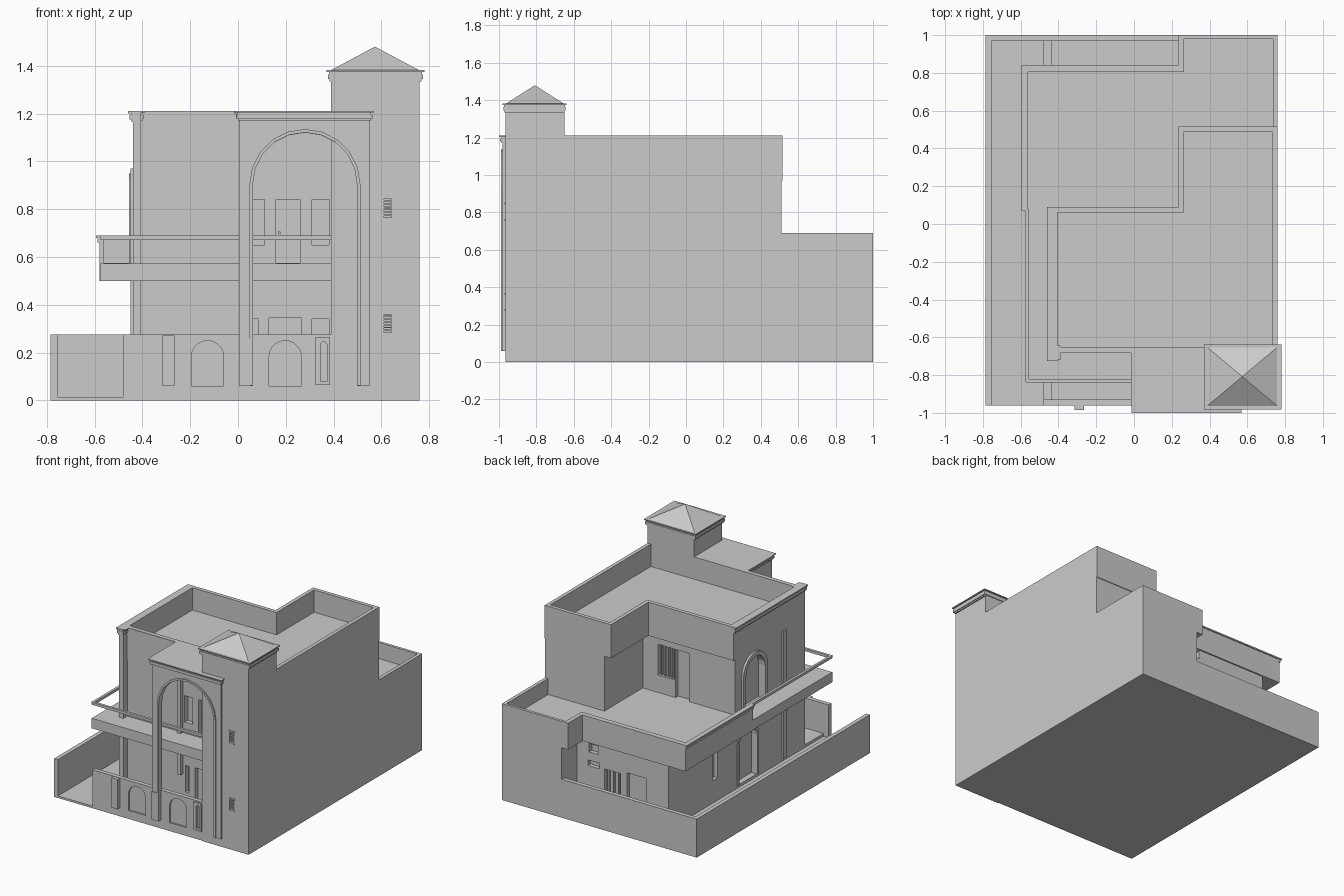
import bpy, bmesh, math
from mathutils import Vector

if "Cube" in bpy.data.objects:
    bpy.data.objects.remove(bpy.data.objects["Cube"])


def prism(name, pts, axis, lo, hi):
    """Extrude a 2D outline along an axis between two positions."""
    to3 = {'x': lambda p, t: (t, p[0], p[1]),
           'y': lambda p, t: (p[0], t, p[1]),
           'z': lambda p, t: (p[0], p[1], t)}[axis]
    bm = bmesh.new()
    face = bm.faces.new([bm.verts.new(to3(p, lo)) for p in pts])
    ext = bmesh.ops.extrude_face_region(bm, geom=[face])
    move = Vector(to3((0, 0), hi - lo))
    for v in ext['geom']:
        if isinstance(v, bmesh.types.BMVert):
            v.co += move
    bmesh.ops.recalc_face_normals(bm, faces=bm.faces[:])
    me = bpy.data.meshes.new(name)
    bm.to_mesh(me)
    bm.free()
    ob = bpy.data.objects.new(name, me)
    bpy.context.collection.objects.link(ob)
    return ob


def box(name, x0, x1, y0, y1, z0, z1):
    return prism(name, [(x0, y0), (x1, y0), (x1, y1), (x0, y1)], 'z', z0, z1)


def arch(a, b, z0, top, n=10):
    """Outline of a round-topped opening."""
    r, c = (b - a) / 2, (a + b) / 2
    return [(a, z0)] + [(c - r * math.cos(math.pi * i / n), top - r + r * math.sin(math.pi * i / n))
                        for i in range(n + 1)] + [(b, z0)]


def arch_band(name, a, b, z0, top, w, axis, lo, hi):
    """Moulding that follows an arched opening, open at the bottom."""
    return prism(name, arch(a, b, z0, top) + arch(a + w, b - w, z0, top - w)[::-1], axis, lo, hi)


def carve(ob, cutters):
    """Cut a list of solids out of an object."""
    for c in cutters:
        c.hide_render = True
        m = ob.modifiers.new("cut", 'BOOLEAN')
        m.operation, m.object, m.solver = 'DIFFERENCE', c, 'EXACT'
    dg = bpy.context.evaluated_depsgraph_get()
    dg.update()
    me = bpy.data.meshes.new_from_object(ob.evaluated_get(dg))
    ob.modifiers.clear()
    ob.data = me
    for c in cutters:
        bpy.data.objects.remove(c, do_unlink=True)


def cornice(name, x0, x1, y0, y1, z0, z1, out):
    """Stepped moulding with a thin wide top plate."""
    for i, (a, b, k) in enumerate([(0, .2, .3), (.2, .6, .65), (.6, .85, .4), (.85, 1, 1)]):
        d, h = out * k, z1 - z0
        box(f"{name}_{i}", x0 - d, x1 + d, y0 - d, y1 + d, z0 + a * h, z0 + b * h)


# plot slab, paved strip and boundary walls
box("plot_slab", -.785, .76, -.96, 1, 0, .015)
box("plinth_step", -.48, .3, -.94, .98, .01, .04)
box("plinth_top", -.44, .4, -.94, .98, .01, .06)
box("left_boundary_wall", -.785, -.755, -.96, 1, 0, .275)
box("back_boundary_wall", -.785, .3, .97, 1, 0, .275)

# front garden wall with arched niches
wall = box("front_garden_wall", -.48, .4, -.96, -.93, 0, .275)
carve(wall, [prism("niche", arch(a, b, .06, .25), 'y', -.97, -.948) for a, b in ((-.195, -.06), (.13, .265))]
      + [prism("slot", arch(.345, .372, .08, .245), 'y', -.97, -.948)])
box("garden_pilaster", -.315, -.265, -.985, -.95, .06, .272)
slot = box("slot_panel", .325, .385, -.968, -.95, .065, .265)
carve(slot, [prism("slot", arch(.345, .372, .08, .245), 'y', -.98, -.94)])

# ground storey with recessed openings
ground = prism("ground_storey", [(-.44, -.675), (.76, -.675), (.76, 1), (.285, 1), (.285, .825), (-.44, .825)],
               'z', 0, .575)
cuts = [box("c", a, b, -.7, -.64, z0, z1) for a, b, z0, z1 in
        ((.055, .085, .15, .34), (.13, .265, .06, .345), (.31, .38, .15, .34))]
cuts += [box("c", a, b, .795, .84, z0, z1) for a, b, z0, z1 in
         ((.12, .19, .43, .49), (.11, .2, .33, .37), (-.06, .07, .06, .34), (-.26, -.11, .17, .36))]
cuts += [box("c", -.46, -.41, .27, .32, .2, .42)]
cuts += [prism("c", arch(-.17, .03, .06, .44), 'x', -.46, -.4)]
carve(ground, cuts)

# terrace slab and parapet at the back
prism("terrace_slab", [(-.58, .07), (.76, .07), (.76, 1), (.265, 1), (.265, .835), (-.58, .835)], 'z', .5, .575)
for i, (a, b, c, d) in enumerate([(-.58, -.56, .07, .835), (-.58, .265, .805, .835), (.235, .265, .805, 1),
                                  (.235, .76, .98, 1), (.735, .76, .5, 1)]):
    box(f"terrace_parapet_{i}", a, b, c, d, .5, .69)
box("parapet_lip_side", -.595, -.56, .07, .84, .68, .69)
box("parapet_moulding_side", -.587, -.57, .07, .838, .66, .68)
box("parapet_lip_back", -.595, .265, .805, .842, .68, .69)

# wraparound balcony and rail
prism("balcony_slab", [(-.575, -.835), (.4, -.835), (.4, -.64), (-.43, -.64), (-.43, .08), (-.575, .08)],
      'z', .5, .572)
box("balcony_rail_front", -.575, .4, -.84, -.822, .672, .69)
box("balcony_rail_side", -.575, -.557, -.84, .08, .672, .69)

# upper storey with recessed door and windows
upper = prism("upper_storey", [(-.44, -.675), (.76, -.675), (.76, .51), (.29, .51), (.29, .075), (-.44, .075)],
              'z', .56, 1.05)
cuts = [box("c", a, b, -.7, -.64, z0, .84) for a, b, z0 in
        ((.05, .11, .65), (.16, .26, .575), (.31, .38, .65))]
cuts += [box("c", .04, .17, .045, .09, .7, .92), box("c", -.08, .03, .045, .09, .575, .92)]
cuts += [prism("c", arch(-.25, -.03, .575, .92), 'x', -.46, -.4)]
carve(upper, cuts)
arch_band("side_arch_frame", -.28, 0, .575, .95, .03, 'x', -.455, -.43)
arch_band("lower_side_arch_frame", -.19, .05, .06, .46, .02, 'x', -.447, -.43)

# window bars and door knob
for i in range(4):
    box(f"back_window_bar_{i}", .06 + .028 * i, .07 + .028 * i, .05, .065, .7, .92)
for i in range(3):
    box(f"ground_back_bar_{i}", -.04 + .04 * i, -.03 + .04 * i, .8, .815, .06, .34)
box("front_door_knob", .168, .178, -.655, -.635, .697, .707)

# roof parapet
out = [(-.44, -.678), (.76, -.678), (.76, .515), (.235, .515), (.235, .09), (-.44, .09)]
inn = [(-.405, -.65), (.733, -.65), (.733, .488), (.262, .488), (.262, .062), (-.405, .062)]
parapet = prism("roof_parapet", out, 'z', .97, 1.21)
carve(parapet, [prism("c", inn, 'z', 1.05, 1.3)])
box("front_parapet_band", -.42, .02, -.683, -.66, 1.155, 1.209)

# left wall fin with top moulding
box("corner_pilaster", -.44, -.405, -.72, -.64, .0, 1.18)
box("side_pilaster_mid", -.45, -.43, -.5, -.46, .06, .97)
for i, (w, z0, z1) in enumerate([(.006, 1.165, 1.175), (.014, 1.175, 1.195), (.008, 1.195, 1.2), (.02, 1.2, 1.21)]):
    box(f"side_cornice_{i}", -.44 - w, -.405, -.72 - w * .3, .09, z0, z1)
cornice("pilaster_cornice", -.44, -.405, -.705, -.66, 1.17, 1.21, .016)

# entrance bay: arched front screen, arched side screen, roof
screen = arch(.06, .5, .06, 1.12)
prism("entrance_screen", [(.005, .06)] + screen + [(.55, .06), (.55, 1.18), (.005, 1.18)], 'y', -.98, -.945)
arch_band("entrance_arch_moulding", .048, .512, .062, 1.135, .014, 'y', -.988, -.96)
side = arch(-.92, -.7, .275, 1.1)
prism("entrance_side_screen", [(-.98, .275)] + side + [(-.65, .275), (-.65, 1.18), (-.98, 1.18)], 'x', .005, .035)
box("entrance_roof", .005, .4, -.975, -.65, 1.16, 1.21)
cornice("entrance_cornice", .005, .55, -.982, -.945, 1.17, 1.21, .018)
for i, (w, z0, z1) in enumerate([(.006, 1.17, 1.185), (.013, 1.185, 1.2), (.022, 1.2, 1.21)]):
    box(f"entrance_side_cornice_{i}", .005 - w, .03, -.97, -.65, z0, z1)
box("entrance_pilaster", .005, .05, -.986, -.96, .06, .26)

# stair tower with louvred windows
tower = box("tower", .39, .76, -.965, -.65, 0, 1.345)
carve(tower, [box("c", .61, .643, -.98, -.935, z, z + .085) for z in (.28, .762)])
for k, z in enumerate((.28, .762)):
    box(f"tower_window_head_{k}", .602, .65, -.97, -.95, z + .08, z + .09)
    box(f"tower_window_sill_{k}", .605, .647, -.97, -.95, z - .004, z + .004)
    for i in range(6):
        box(f"tower_louvre_{k}_{i}", .61, .643, -.962, -.945, z + .01 + i * .012, z + .016 + i * .012)
cornice("tower_cornice", .387, .763, -.965, -.655, 1.335, 1.382, .017)

# pyramid roof
bpy.ops.mesh.primitive_cone_add(vertices=4, radius1=math.sqrt(.5), radius2=0, depth=1,
                                rotation=(0, 0, math.pi / 4), location=(0, 0, 0))
roof = bpy.context.object
roof.name = "tower_roof"
bpy.ops.object.transform_apply(location=False, rotation=True, scale=False)
roof.scale = (.375, .315, .1)
roof.location = (.573, -.808, 1.43)
